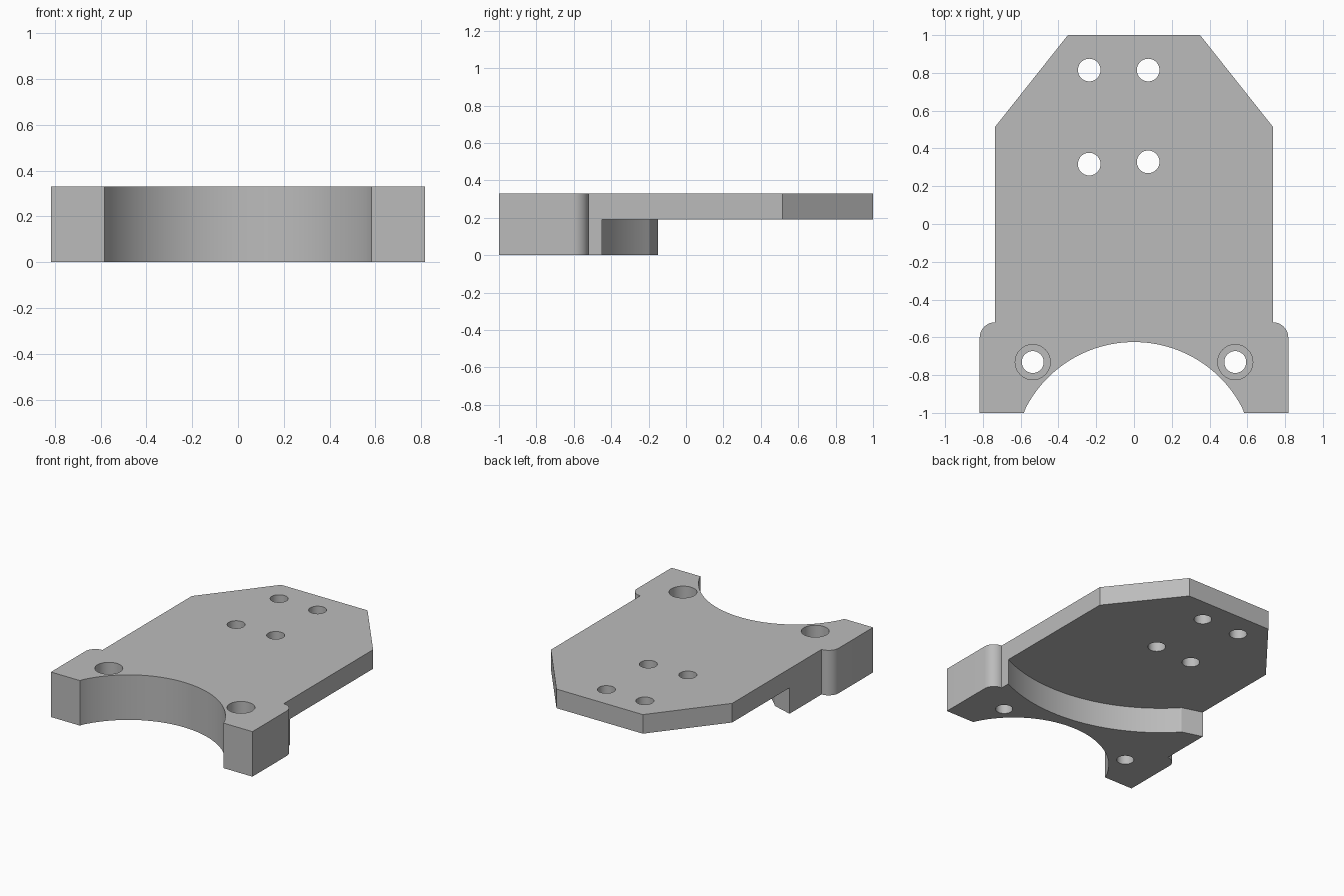
import bpy
import bmesh
from math import cos, sin, atan2, radians, hypot, pi

cube = bpy.data.objects.get("Cube")
if cube:
    bpy.data.objects.remove(cube, do_unlink=True)

grey = bpy.data.materials.new("plain grey")
grey.use_nodes = True
colour = (0.5, 0.5, 0.5, 1)
grey.diffuse_color = colour
grey.node_tree.nodes["Principled BSDF"].inputs["Base Color"].default_value = colour


def arc(cx, cy, r, start, end, steps):
    """Points on a circle between two angles in radians."""
    angles = [start + (end - start) * i / steps for i in range(steps + 1)]
    return [(cx + r * cos(a), cy + r * sin(a)) for a in angles]


def prism(name, outline, low, high):
    """Extrude a flat outline between two heights."""
    bm = bmesh.new()
    face = bm.faces.new([bm.verts.new((x, y, low)) for x, y in outline])
    top = bmesh.ops.extrude_face_region(bm, geom=[face])
    for v in top["geom"]:
        if isinstance(v, bmesh.types.BMVert):
            v.co.z = high
    bmesh.ops.recalc_face_normals(bm, faces=bm.faces)
    mesh = bpy.data.meshes.new(name)
    bm.to_mesh(mesh)
    bm.free()
    mesh.materials.append(grey)
    obj = bpy.data.objects.new(name, mesh)
    bpy.context.collection.objects.link(obj)
    return obj


def circle(x, y, r, steps=40):
    return arc(x, y, r, 0, 2 * pi, steps)[:-1]


TOP, UNDERSIDE = 0.33, 0.19

# Plate outline: right half from the front bite to the back, then mirrored
bite_y, bite_r, tip_x = -1.27, 0.645, 0.583
half = [(tip_x, -1), (0.817, -1)]
half += arc(0.735, -0.602, 0.082, 0, pi / 2, 10)
half += [(0.735, 0.515), (0.35, 1)]
outline = half + [(-x, y) for x, y in reversed(half)]
bite_angle = atan2(-1 - bite_y, tip_x)
outline += arc(0, bite_y, bite_r, pi - bite_angle, bite_angle, 48)[1:-1]
plate = prism("mounting_plate", outline, 0, TOP)

# Underside recess: a wide off-centre curve ending in a short angled step
cx, cy = 0.25, 0.58
a_end = atan2(-0.45 - cy, 0.735 - cx)
a_start = atan2(-0.195 - cy, -0.585 - cx)
r = hypot(0.735 - cx, -0.45 - cy)
recess = [(-1.2, 1.2), (-1.2, -0.01)]
recess += arc(cx, cy, r, a_start, a_end, 40)
recess += [(1.2, -0.45), (1.2, 1.2)]
cutters = [prism("recess_cutter", recess, -0.2, UNDERSIDE)]

# Four holes at the back
for x, y in [(-0.237, 0.815), (0.075, 0.815), (-0.237, 0.317), (0.075, 0.329)]:
    cutters.append(prism("back_hole_cutter", circle(x, y, 0.06), -0.2, 0.6))

# Counterbored screw holes at the front
for side in (-1, 1):
    x = side * 0.536
    cutters.append(prism("counterbore_cutter", circle(x, -0.731, 0.093), 0.15, 0.6))
    cutters.append(prism("screw_hole_cutter", circle(x, -0.731, 0.058), -0.2, 0.5))

# Cut everything out of the plate
bpy.ops.object.select_all(action="DESELECT")
bpy.context.view_layer.objects.active = plate
plate.select_set(True)
for cutter in cutters:
    cutter.hide_render = True
    mod = plate.modifiers.new("cut", "BOOLEAN")
    mod.operation = "DIFFERENCE"
    mod.solver = "EXACT"
    mod.object = cutter
    bpy.ops.object.modifier_apply(modifier=mod.name)
    bpy.data.objects.remove(cutter, do_unlink=True)

bpy.ops.object.shade_smooth_by_angle(angle=radians(25))
